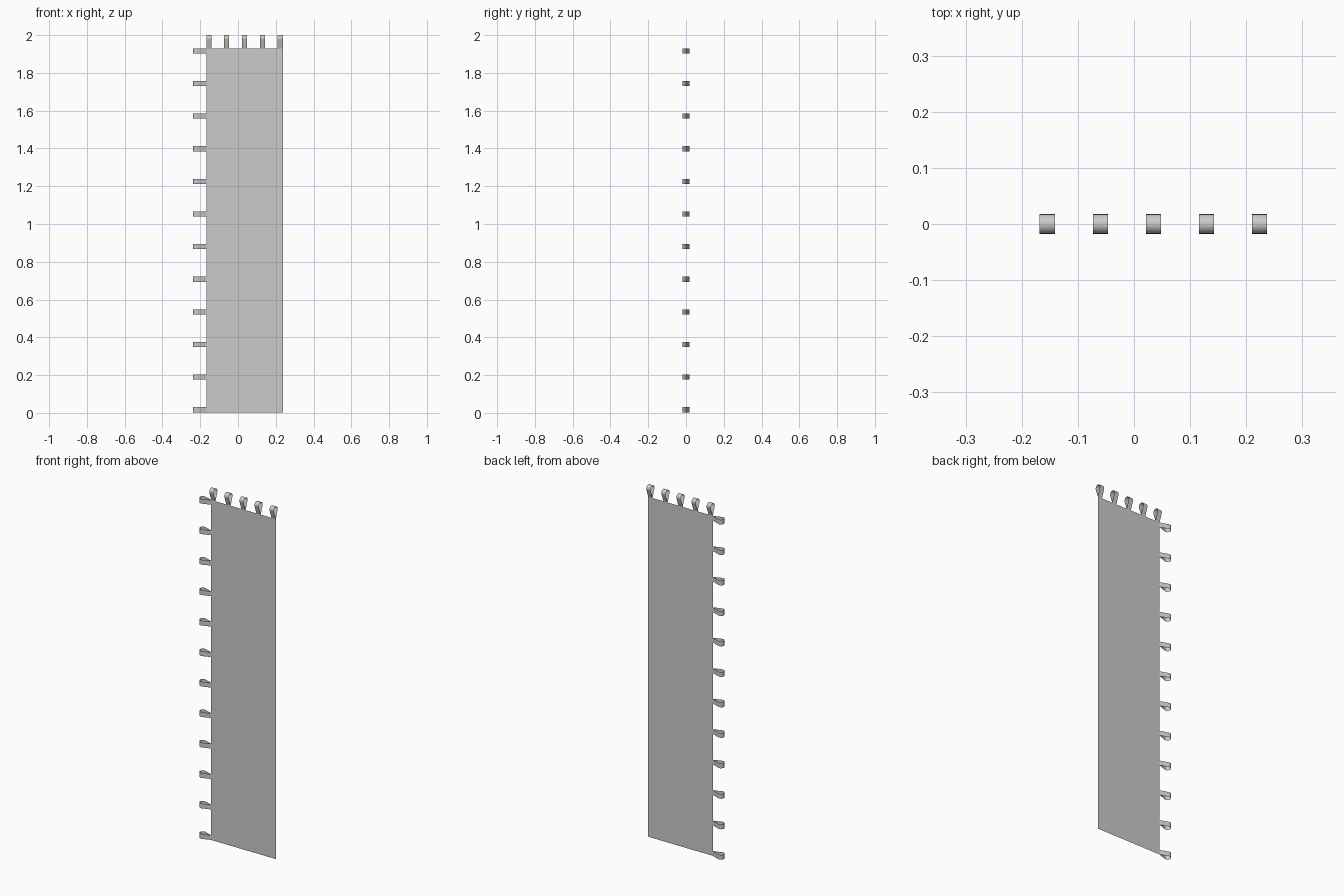
import bpy
import math

cube = bpy.data.objects.get("Cube")
if cube:
    bpy.data.objects.remove(cube, do_unlink=True)

LEFT, RIGHT, TOP = -0.168, 0.237, 1.93
TAB = 0.027      # width of a hanging loop
REACH = 0.07     # how far a loop stands out from the cloth
BULGE = 0.0175   # half depth of a loop

fabric = bpy.data.materials.new("light grey fabric")
fabric.use_nodes = True
grey = (0.6, 0.6, 0.6, 1)
fabric.diffuse_color = grey
fabric.node_tree.nodes["Principled BSDF"].inputs["Base Color"].default_value = grey


def add_mesh(name, verts, faces, smooth=False):
    mesh = bpy.data.meshes.new(name)
    mesh.from_pydata(verts, [], faces)
    mesh.materials.append(fabric)
    for face in mesh.polygons:
        face.use_smooth = smooth
    obj = bpy.data.objects.new(name, mesh)
    bpy.context.collection.objects.link(obj)
    return obj


def teardrop(arc_steps=14):
    """Closed (depth, reach) outline: a point at the cloth, a round far end."""
    centre = REACH - BULGE
    lean = math.asin(BULGE / centre)
    outline = [(0, 0)]
    for i in range(arc_steps + 1):
        a = -lean + (math.pi + 2 * lean) * i / arc_steps
        outline.append((BULGE * math.cos(a), centre + BULGE * math.sin(a)))
    return outline + [(0, 0)]


def add_loop(name, place):
    """Sweep the teardrop across the tab width; place maps to 3D."""
    outline = teardrop()
    verts = [place(s * TAB / 2, d, r) for d, r in outline for s in (-1, 1)]
    faces = [(2 * i, 2 * i + 1, 2 * i + 3, 2 * i + 2)
             for i in range(len(outline) - 1)]
    add_mesh(name, verts, faces, smooth=True)


# Flat cloth panel
add_mesh("cloth_panel",
         [(LEFT, 0, 0.003), (RIGHT, 0, 0.003), (RIGHT, 0, TOP), (LEFT, 0, TOP)],
         [(0, 1, 2, 3)])

# Loops along the top edge
count = 5
for i in range(count):
    x = LEFT + TAB / 2 + (RIGHT - LEFT - TAB) * i / (count - 1)
    add_loop(f"top_loop_{i + 1}", lambda w, d, r, x=x: (x + w, d, TOP + r))

# Loops down the side edge
count = 12
for i in range(count):
    z = 0.003 + TAB / 2 + (TOP - 0.003 - TAB) * i / (count - 1)
    add_loop(f"side_loop_{i + 1}", lambda w, d, r, z=z: (LEFT - r, d, z - w))
